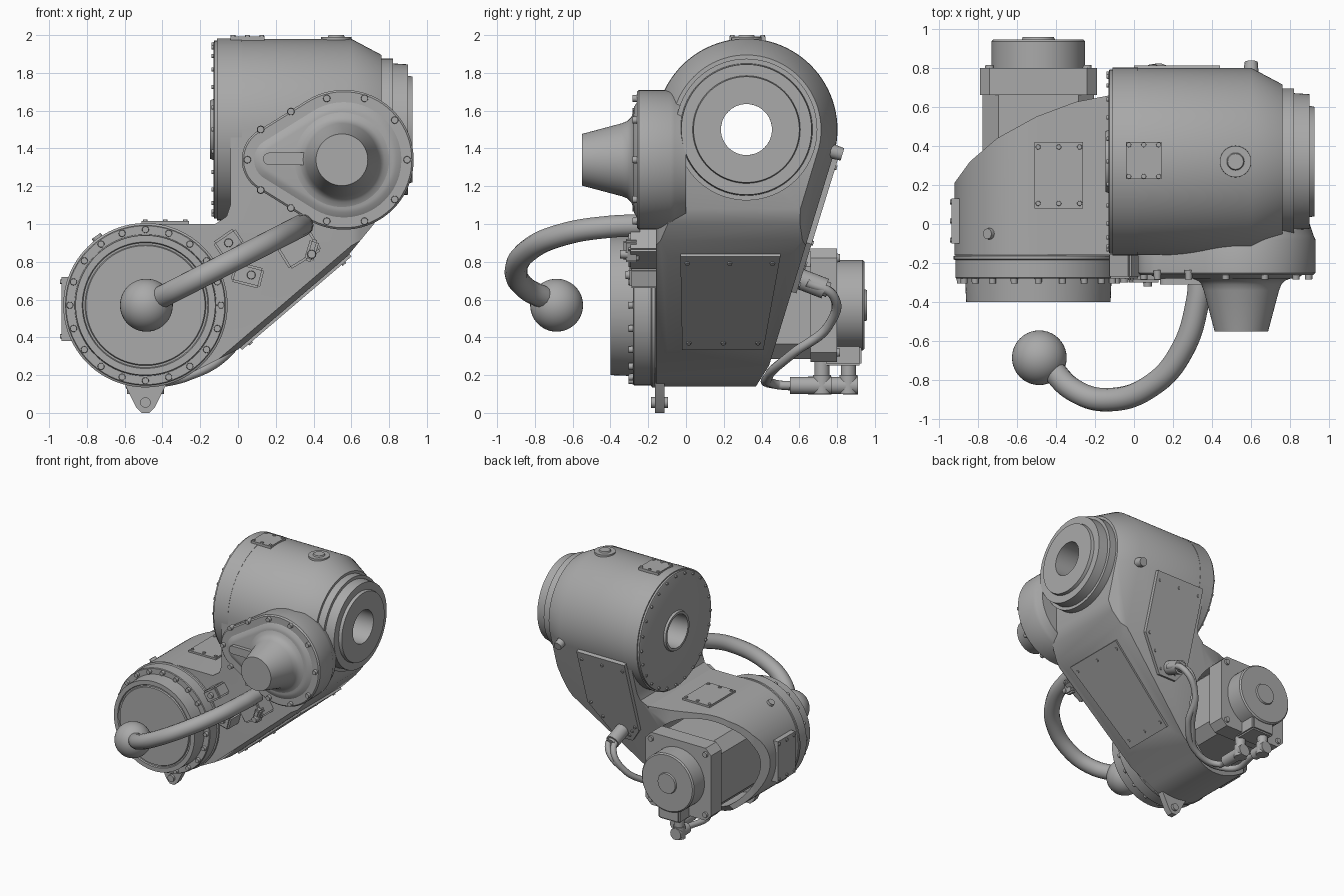
import bpy, bmesh
from math import sin, cos, radians, sqrt, pi
from mathutils import Vector, Matrix

cube = bpy.data.objects.get("Cube")
if cube:
    bpy.data.objects.remove(cube, do_unlink=True)

grey = bpy.data.materials.new("cast_grey")
grey.use_nodes = True
grey.diffuse_color = (0.4, 0.4, 0.4, 1)
grey.node_tree.nodes["Principled BSDF"].inputs["Base Color"].default_value = (0.4, 0.4, 0.4, 1)
parts = []


def finish(name, bm):
    bmesh.ops.recalc_face_normals(bm, faces=bm.faces)
    mesh = bpy.data.meshes.new(name)
    bm.to_mesh(mesh)
    bm.free()
    mesh.materials.append(grey)
    ob = bpy.data.objects.new(name, mesh)
    bpy.context.collection.objects.link(ob)
    parts.append(ob)
    return ob


def loft(name, rings, closed=False):
    """Skin a list of equal rings; cap the ends unless closed."""
    bm = bmesh.new()
    loops = [[bm.verts.new(p) for p in ring] for ring in rings]
    n = len(loops[0])
    pairs = list(zip(loops, loops[1:])) + ([(loops[-1], loops[0])] if closed else [])
    for a, b in pairs:
        for i in range(n):
            j = (i + 1) % n
            bm.faces.new((a[i], a[j], b[j], b[i]))
    if not closed:
        bm.faces.new(loops[0])
        bm.faces.new(loops[-1])
    return finish(name, bm)


def place(pts, axis, t):
    return [{"x": (t, a, b), "y": (a, t, b), "z": (a, b, t)}[axis] for a, b in pts]


def prism(name, pts, axis, lo, hi):
    return loft(name, [place(pts, axis, lo), place(pts, axis, hi)])


def arc(cx, cy, r, a0, a1, n):
    steps = [radians(a0 + (a1 - a0) * i / n) for i in range(n + 1)]
    return [(cx + r * cos(a), cy + r * sin(a)) for a in steps]


def lathe(name, centre, axis, profile, closed=False, seg=64):
    rot = Vector((0, 0, 1)).rotation_difference(Vector(axis))
    rings = [[rot @ Vector((r * cos(2 * pi * i / seg), r * sin(2 * pi * i / seg), d)) + Vector(centre)
              for i in range(seg)] for d, r in profile]
    return loft(name, rings, closed)


def bolts(name, points, normal, r=0.018, h=0.022, seg=12):
    rot = Vector((0, 0, 1)).rotation_difference(Vector(normal)).to_matrix().to_4x4()
    bm = bmesh.new()
    for p in points:
        bmesh.ops.create_cone(bm, cap_ends=True, segments=seg, radius1=r, radius2=r * 0.85,
                              depth=2 * h, matrix=Matrix.Translation(p) @ rot)
    return finish(name, bm)


def plate(name, pts, normal, thick=0.015, screws=True):
    n = Vector(normal).normalized()
    pts = [Vector(p) for p in pts]
    loft(name, [[p - n * 0.03 for p in pts], [p + n * thick for p in pts]])
    if screws:
        mid = sum(pts, Vector()) / len(pts)
        spots = pts + [(a + b) / 2 for a, b in zip(pts[::2], pts[1::2])]
        bolts(name + "_screws", [p.lerp(mid, 0.15) + n * thick for p in spots], n, 0.014, 0.008)


def box(name, centre, size, tilt=0):
    bm = bmesh.new()
    m = Matrix.Translation(centre) @ Matrix.Rotation(tilt, 4, 'Y') @ Matrix.Diagonal((*size, 1))
    bmesh.ops.create_cube(bm, size=1, matrix=m)
    bmesh.ops.bevel(bm, geom=bm.edges[:], offset=0.012, segments=2, affect='EDGES')
    return finish(name, bm)


def tube(name, pts, r):
    cu = bpy.data.curves.new(name, 'CURVE')
    cu.dimensions, cu.bevel_depth, cu.bevel_resolution = '3D', r, 5
    cu.use_fill_caps = True
    sp = cu.splines.new('BEZIER')
    sp.bezier_points.add(len(pts) - 1)
    for b, p in zip(sp.bezier_points, pts):
        b.co = p
        b.handle_left_type = b.handle_right_type = 'AUTO'
    cu.materials.append(grey)
    ob = bpy.data.objects.new(name, cu)
    bpy.context.collection.objects.link(ob)
    parts.append(ob)


def boolean(ob, tool, op):
    mod = ob.modifiers.new(op, 'BOOLEAN')
    mod.operation, mod.object, mod.solver = op, tool, 'EXACT'
    bpy.context.view_layer.objects.active = ob
    bpy.ops.object.modifier_apply(modifier=mod.name)
    parts.remove(tool)
    bpy.data.objects.remove(tool, do_unlink=True)


def back_y(z):
    return 0.79 + (z - 1.38) * 0.31


# Main arm casting: side, front and top outlines intersected
HY, HZ = 0.32, 1.5          # upper bore axis
DX, DZ = -0.49, 0.57        # lower drum axis


def side_outline(inset):
    pts = arc(HY, HZ, 0.48 - inset, 180, -15, 56)
    return pts + [(back_y(0.25) - inset, 0.25), (0.37, 0.14), (0.3, 0.1), (-0.16 + inset, 0.1)]


arm = loft("arm_casting", [place(side_outline(i), "x", x) for x, i in ((-1.1, 0), (0.6, 0), (0.76, 0.085))])
front_outline = arc(DX, DZ, 0.43, 90, 300, 48) + [
    (0, 0.335), (0.58, 0.83), (0.72, 1.0), (0.76, 1.08), (0.8, 2.1), (-0.04, 2.1),
    (-0.04, 1.1), (-0.06, 1.04), (-0.12, 1.0)]
boolean(arm, prism("front_cut", front_outline, "y", -1, 1.5), 'INTERSECT')
top_outline = [(-1, -0.5), (-0.95, 0.15), (-0.92, 0.21), (-0.84, 0.32), (-0.7, 0.44), (-0.5, 0.55),
               (-0.3, 0.625), (-0.12, 0.66), (-0.09, 0.9), (1, 0.9), (1, -0.5)]
boolean(arm, prism("top_cut", top_outline, "z", -1, 3), 'INTERSECT')
# Chamfers along the sloping underside
slope_n, back_n = Vector((0.65, 0, -0.76)), Vector((0, 0.955, -0.297))
for side, start in ((Vector((0, -1, 0)), Vector((0.3, -0.16, 0.59))),
                    (back_n, Vector((0.3, back_y(0.59), 0.59)))):
    n = slope_n + 0.45 * side
    n.normalize()
    boolean(arm, lathe("chamfer_cut", start - n * 0.027, n, [(0, 3), (2, 3)], seg=4), 'DIFFERENCE')
# Motor recess and through bore
boolean(arm, lathe("recess_cut", (DX, 0, DZ), (0, 1, 0), [(0.1, 0.385), (1.2, 0.385)]), 'DIFFERENCE')
boolean(arm, lathe("bore_cut", (0, HY, HZ), (1, 0, 0), [(-1, 0.135), (1, 0.135)]), 'DIFFERENCE')

# Upper housing collar, rear cover and output flange
lathe("housing_collar", (0, HY, HZ), (1, 0, 0),
      [(-0.11, 0.2), (-0.11, 0.482), (0.02, 0.482), (0.02, 0.2)], True, 96)
lathe("housing_cover", (0, HY, HZ), (1, 0, 0),
      [(-0.13, 0.135), (-0.13, 0.46), (-0.125, 0.472), (-0.1, 0.472), (-0.1, 0.135)], True, 96)
lathe("cover_ring", (0, HY, HZ), (1, 0, 0),
      [(-0.147, 0.135), (-0.147, 0.155), (-0.12, 0.165), (-0.02, 0.165), (-0.02, 0.135)], True)
bolts("cover_bolts", [(-0.13, y, z) for y, z in arc(HY, HZ, 0.45, 0, 345, 23)], (-1, 0, 0), 0.012, 0.01)
lathe("output_flange", (0, HY, HZ), (1, 0, 0),
      [(0.7, 0.135), (0.7, 0.375), (0.82, 0.375), (0.82, 0.35), (0.9, 0.345), (0.9, 0.285),
       (0.925, 0.28), (0.925, 0.135)], True, 96)

# Lower drum front flange
lathe("drum_flange", (DX, 0, DZ), (0, -1, 0),
      [(0.05, 0.425), (0.16, 0.425), (0.165, 0.435), (0.18, 0.435), (0.185, 0.425), (0.275, 0.425),
       (0.28, 0.42), (0.28, 0.375), (0.4, 0.37), (0.4, 0.335), (0.39, 0.33), (0.39, 0.32), (0.4, 0.315)], seg=96)
bolts("drum_bolts", [(x, -0.28, z) for x, z in arc(DX, DZ, 0.4, 0, 342, 19)], (0, -1, 0), 0.02, 0.025)


# Teardrop gear cover with cone
def teardrop(off):
    return arc(0.56, 1.34, 0.37 + off, -122, 122, 48) + arc(0.2, 1.34, 0.18 + off, 122, 238, 24)


loft("gear_cover", [place(teardrop(o), "y", y) for y, o in
                    ((0, -0.03), (-0.06, -0.01), (-0.08, 0), (-0.25, 0), (-0.26, -0.01),
                     (-0.26, -0.065), (-0.275, -0.09), (-0.28, -0.11))])
lathe("cover_cone", (0.55, 0, 1.34), (0, -1, 0),
      [(0.2, 0.26), (0.28, 0.25), (0.29, 0.225), (0.31, 0.205), (0.34, 0.193), (0.55, 0.137)])
prism("cover_rib", arc(0.37, 1.345, 0.033, -90, 90, 8) + arc(0.165, 1.345, 0.033, 90, 270, 8), "y", -0.25, -0.31)
upper = [(0.05, 0), (0.12, 0.16), (0.28, 0.255), (0.47, 0.325), (0.67, 0.325), (0.83, 0.21), (0.895, 0)]
bolts("gear_cover_bolts", [(x, -0.26, 1.34 + s * z) for x, z in upper for s in (1, -1) if z or s > 0],
      (0, -1, 0), 0.021, 0.024)

# Curved handle with ball
path = [(0.34, -0.24), (0.325, -0.4), (0.25, -0.64), (0.1, -0.82), (-0.13, -0.9), (-0.31, -0.85), (-0.44, -0.72)]
tube("handle", [(x, y, DZ + (x - DX) * 0.51) for x, y in path], 0.06)
bm = bmesh.new()
bmesh.ops.create_uvsphere(bm, u_segments=40, v_segments=24, radius=0.14,
                          matrix=Matrix.Translation((-0.485, -0.685, DZ)))
finish("handle_ball", bm)
box("handle_bracket", (0.31, -0.22, 0.89), (0.2, 0.17, 0.19), -0.55)
box("bracket_clamp", (0.39, -0.29, 0.86), (0.05, 0.08, 0.12), 0.3)
box("upper_stop", (-0.05, -0.21, 0.9), (0.14, 0.14, 0.1), -0.6)
box("lower_stop", (0.05, -0.21, 0.73), (0.16, 0.18, 0.11), 0.25)
bolts("stop_bolts", [(-0.05, -0.28, 0.9), (0.07, -0.3, 0.73), (0.39, -0.33, 0.84)], (0, -1, 0), 0.025, 0.02)

# Lifting lug below the drum
prism("lug", [(-0.61, 0.17), (-0.37, 0.17), (-0.44, 0.03), (-0.47, 0), (-0.51, 0), (-0.54, 0.03)], "y", -0.165, -0.115)
lathe("lug_pin", (DX, 0, 0.055), (0, -1, 0), [(0.095, 0.028), (0.185, 0.028)], seg=20)

# Inspection plates
slope_x = lambda z: (z - 0.335) / 0.495 * 0.58
plate("slope_plate", [(slope_x(z), y, z) for y, z in ((-0.03, 0.84), (0.5, 0.84), (0.41, 0.345), (-0.02, 0.345))], slope_n)
plate("back_plate", [(x, back_y(z), z) for x, z in ((0.0, 1.37), (0.44, 1.37), (0.44, 0.9), (0.24, 0.64), (0.08, 0.64), (0.0, 0.75))], back_n, 0.025)
plate("drum_top_plate", [(-0.51, 0.08, 1), (-0.26, 0.08, 1), (-0.26, 0.42, 1), (-0.51, 0.42, 1)], (0, 0, 1))
plate("housing_top_plate", [(-0.04, 0.23, 1.98), (0.14, 0.23, 1.98), (0.14, 0.42, 1.98), (-0.04, 0.42, 1.98)], (0, 0, 1), 0.012)
plate("drum_side_plate", [(-0.9, -0.1, 0.38), (-0.9, 0.13, 0.38), (-0.9, 0.13, 0.72), (-0.9, -0.1, 0.72)], (-1, 0, 0), 0.035)
lathe("filler_boss", (0.52, HY, 1.9), (0, 0, 1), [(0, 0.085), (0.09, 0.08), (0.09, 0.045), (0.1, 0.04)], seg=32)
bolts("drain_plugs", [(0.6, back_y(1.38), 1.38)], back_n, 0.04, 0.04)
bolts("drum_plug", [(-0.74, -0.05, 0.92)], (-0.58, 0, 0.81), 0.032, 0.02)


# Motor
def square(h, c):
    corners = [(h, c - h), (h, h - c), (h - c, h), (c - h, h), (-h, h - c), (-h, c - h), (c - h, -h), (h - c, -h)]
    return [(DX + a, DZ + b) for a, b in corners]


loft("motor_body", [place(square(h, c), "y", y) for y, h, c in
                    ((0.05, 0.285, 0.08), (0.66, 0.285, 0.08), (0.66, 0.3, 0.05), (0.8, 0.3, 0.05))])
lathe("motor_end", (DX, 0, DZ), (0, 1, 0), [(0.75, 0.24), (0.935, 0.24), (0.945, 0.23), (0.945, 0.085), (0.957, 0.08)])
bolts("motor_bolts", [(DX + a * 0.25, 0.8, DZ + b * 0.25) for a in (1, -1) for b in (1, -1)], (0, 1, 0), 0.025, 0.015)
box("motor_terminal", (DX, 0.83, 0.33), (0.2, 0.2, 0.16))

# Elbow connectors, cable gland and cables
for i, (y, back) in enumerate(((0.72, 0.17), (0.86, 0.09))):
    x = DX + 0.05 - 0.1 * i
    lathe(f"connector_stem_{i}", (x, y, 0.1), (0, 0, 1), [(0, 0.048), (0.1, 0.048), (0.1, 0.04), (0.2, 0.04)], seg=20)
    lathe(f"connector_elbow_{i}", (x, y, 0.145), (0, -1, 0), [(-0.05, 0.048), (back, 0.045)], seg=20)
    tube(f"cable_{i}", [(0.14 + 0.06 * i, 0.64, 0.69), (0.12 + 0.05 * i, 0.78, 0.62), (0.04, 0.76, 0.47),
                        (-0.1 + 0.04 * i, 0.56, 0.31), (-0.25, 0.44, 0.2), (x, 0.48, 0.15), (x, y - back, 0.145)], 0.024)
lathe("cable_gland", (0.16, 0.55, 0.73), Vector((0, 0.93, -0.36)), [(0, 0.055), (0.2, 0.055), (0.2, 0.04), (0.22, 0.04)], seg=24)

# Smooth shading with sharp edges kept
bpy.ops.object.select_all(action='DESELECT')
for ob in parts:
    ob.select_set(True)
bpy.context.view_layer.objects.active = arm
bpy.ops.object.convert(target='MESH')
bpy.ops.object.shade_smooth_by_angle(angle=radians(30))
